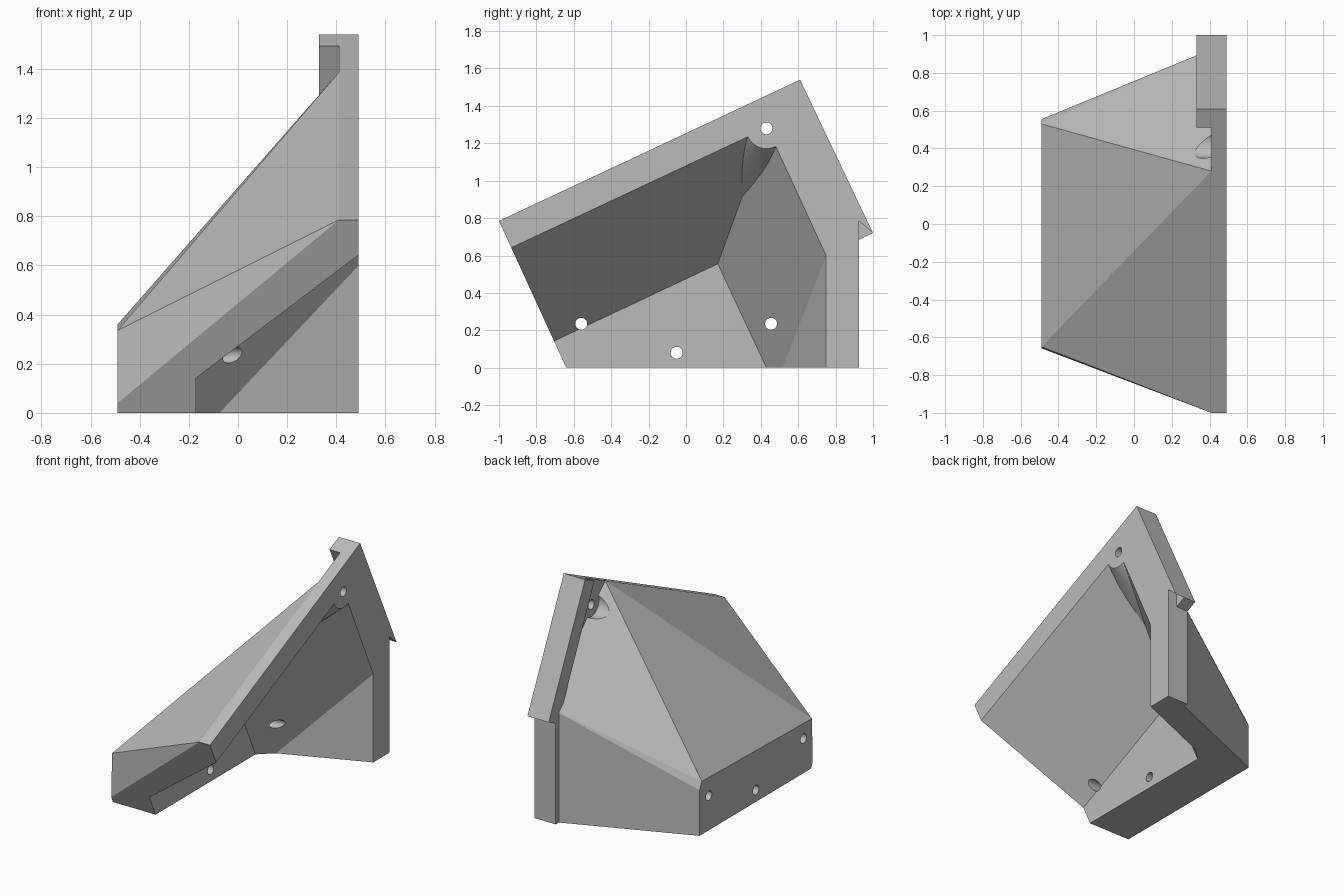
import bpy, bmesh
from mathutils import Matrix, Vector

cube = bpy.data.objects.get("Cube")
if cube:
    bpy.data.objects.remove(cube, do_unlink=True)

grey = bpy.data.materials.new("plain grey")
grey.use_nodes = True
colour = (0.5, 0.5, 0.5, 1)
grey.diffuse_color = colour
grey.node_tree.nodes["Principled BSDF"].inputs["Base Color"].default_value = colour


def finish(name, bm):
    bmesh.ops.recalc_face_normals(bm, faces=bm.faces)
    mesh = bpy.data.meshes.new(name)
    bm.to_mesh(mesh)
    bm.free()
    mesh.materials.append(grey)
    obj = bpy.data.objects.new(name, mesh)
    bpy.context.collection.objects.link(obj)
    return obj


def hull(name, sections):
    """Convex solid around (x, [(y, z), ...]) sections."""
    bm = bmesh.new()
    for x, outline in sections:
        for y, z in outline:
            bm.verts.new((x, y, z))
    res = bmesh.ops.convex_hull(bm, input=bm.verts)
    loose = {g for g in res["geom_interior"] + res["geom_unused"]
             if isinstance(g, bmesh.types.BMVert)}
    bmesh.ops.delete(bm, geom=list(loose), context="VERTS")
    bmesh.ops.dissolve_limit(bm, angle_limit=0.004, verts=bm.verts, edges=bm.edges)
    return finish(name, bm)


def slab(name, outline, x0, x1):
    """Outline in y and z, extruded along x."""
    bm = bmesh.new()
    face = bm.faces.new([bm.verts.new((x0, y, z)) for y, z in outline])
    new = bmesh.ops.extrude_face_region(bm, geom=[face])["geom"]
    verts = [v for v in new if isinstance(v, bmesh.types.BMVert)]
    bmesh.ops.translate(bm, verts=verts, vec=(x1 - x0, 0, 0))
    return finish(name, bm)


def rod(name, centre, x0, x1, r0, r1):
    """Round bar or cone along x."""
    bm = bmesh.new()
    place = Matrix.Translation(Vector(((x0 + x1) / 2, *centre))) @ Matrix.Rotation(1.5707963, 4, "Y")
    bmesh.ops.create_cone(bm, cap_ends=True, segments=48, radius1=r0, radius2=r1,
                          depth=x1 - x0, matrix=place)
    return finish(name, bm)


def combine(target, tool, operation):
    mod = target.modifiers.new("combine", "BOOLEAN")
    mod.operation, mod.solver, mod.object = operation, "EXACT", tool
    bpy.context.view_layer.objects.active = target
    bpy.ops.object.modifier_apply(modifier=mod.name)
    bpy.data.objects.remove(tool, do_unlink=True)


# Tapered outer shell
bracket = hull("corner_bracket", [
    (-0.49, [(-0.64, 0), (-0.658, 0.04), (-0.65, 0.335), (0.53, 0.36), (0.555, 0.31), (0.555, 0)]),
    (0.41, [(-0.64, 0), (-1, 0.785), (0.28, 1.385), (0.925, 0.785), (0.925, 0)])])

# Recess for the upper screw head
top_screw = (0.43, 1.28)
combine(bracket, rod("screw_recess", top_screw, -0.2, 0.41, 0.082, 0.082), "DIFFERENCE")

# Mounting plate, hooked lip and rear wall
plate = [(-0.64, 0), (-1, 0.785), (0.61, 1.54), (1, 0.72), (0.925, 0.785), (0.925, 0)]
combine(bracket, slab("plate", plate, 0.41, 0.49), "UNION")
lip = [(0.51, 1.493), (0.61, 1.54), (1, 0.72), (0.9, 0.673)]
combine(bracket, slab("lip", lip, 0.33, 0.42), "UNION")
wall = [(0.8, 0), (0.925, 0), (0.925, 0.7), (0.8, 0.7)]
combine(bracket, slab("rear_wall", wall, 0.33, 0.42), "UNION")

# Hollow, open to the front, bottom and side, leaving a cone under the screw
hollow = hull("hollow", [
    (-0.17, [(-0.9, -0.1), (-0.9, 0.051), (0.17, 0.555), (0.477, -0.1)]),
    (0.157, [(0.477, -0.1)]),
    (0.491, [(-1.13, -0.1), (-1.13, 0.551), (0.435, 1.285), (0.75, 0.6), (0.75, -0.1)])])
combine(hollow, rod("screw_boss", top_screw, 0.07, 0.5, 0.46, 0.1), "DIFFERENCE")
combine(bracket, hollow, "DIFFERENCE")

# Screw holes
for centre in [top_screw, (-0.56, 0.235), (-0.05, 0.08), (0.455, 0.235)]:
    combine(bracket, rod("screw_hole", centre, -0.6, 0.6, 0.032, 0.032), "DIFFERENCE")

bpy.ops.object.select_all(action="DESELECT")
bracket.select_set(True)
bpy.context.view_layer.objects.active = bracket
bpy.ops.object.shade_smooth_by_angle(angle=0.3)
